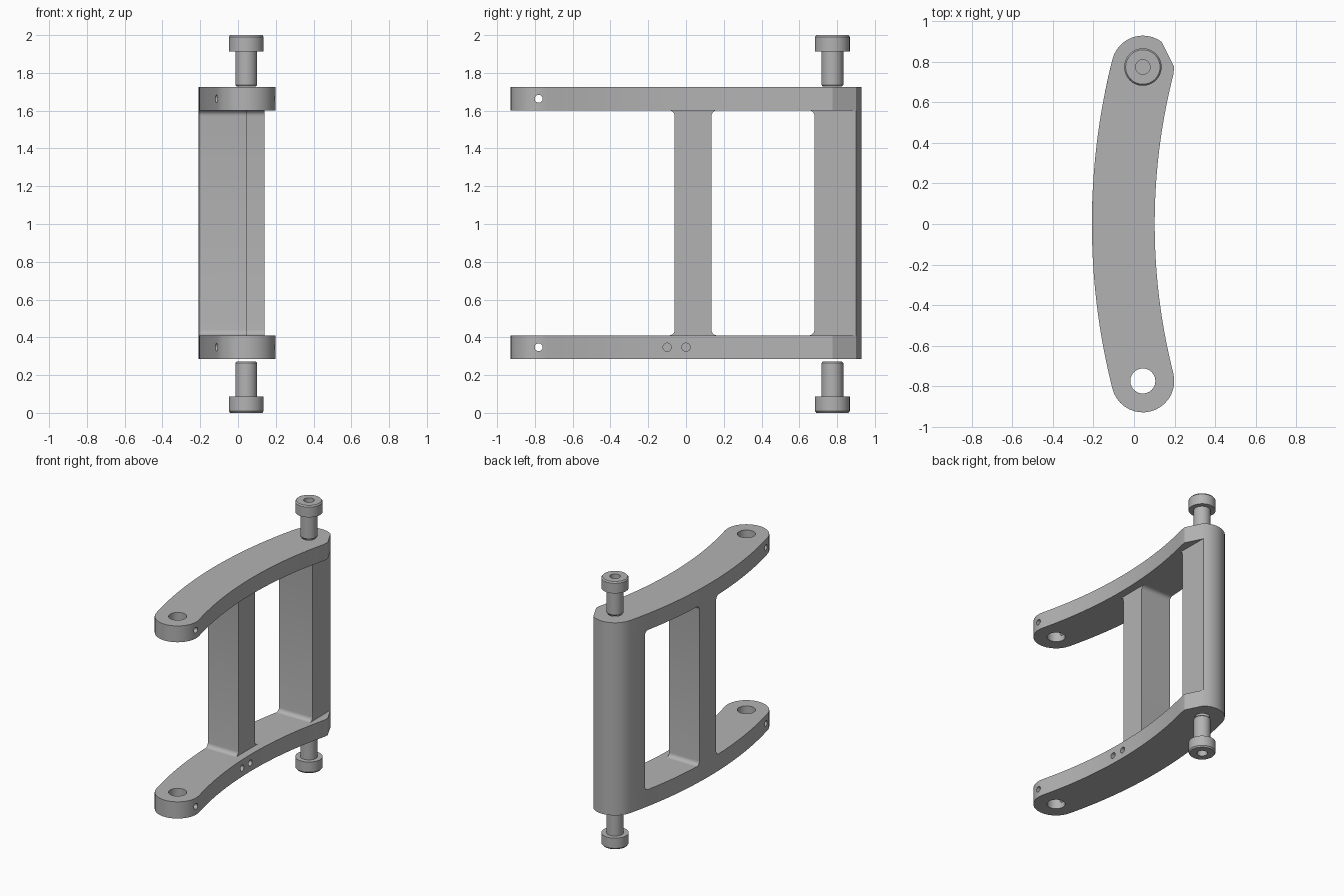
import bpy
import bmesh
from math import sin, cos, asin, pi
from mathutils import Matrix

cube = bpy.data.objects.get("Cube")
if cube:
    bpy.data.objects.remove(cube)

grey = bpy.data.materials.new("plain_grey")
grey.use_nodes = True
grey.diffuse_color = (0.45, 0.45, 0.45, 1)
grey.node_tree.nodes["Principled BSDF"].inputs["Base Color"].default_value = (0.45, 0.45, 0.45, 1)

# Shared dimensions: arms are concentric arcs with round ends
CX = 3.102
R_IN, R_MID, R_OUT = 3.0, 3.155, 3.31
CAP = 0.155
T = asin(0.775 / R_MID)
PIN_X, PIN_Y = CX - R_MID * cos(T), 0.775
LOW, HIGH = (0.285, 0.41), (1.602, 1.724)
FLAT = 0.93


def arc(radius, t0, t1, n):
    ts = [t0 + (t1 - t0) * i / n for i in range(n + 1)]
    return [(CX - radius * cos(t), radius * sin(t)) for t in ts]


def cap(side, a0, a1, n):
    angles = [a0 + (a1 - a0) * i / n for i in range(n + 1)]
    return [(PIN_X + CAP * cos(a), side * PIN_Y + CAP * sin(a)) for a in angles]


def finish(name, bm):
    bmesh.ops.recalc_face_normals(bm, faces=bm.faces)
    mesh = bpy.data.meshes.new(name)
    bm.to_mesh(mesh)
    bm.free()
    obj = bpy.data.objects.new(name, mesh)
    bpy.context.collection.objects.link(obj)
    mesh.materials.append(grey)
    return obj


def smooth(obj):
    bpy.ops.object.select_all(action='DESELECT')
    obj.select_set(True)
    bpy.context.view_layer.objects.active = obj
    bpy.ops.object.shade_smooth_by_angle(angle=pi / 7)


def loft(name, sections):
    """Join (outline, z) sections of equal point count into a closed solid."""
    bm = bmesh.new()
    rings = [[bm.verts.new((x, y, z)) for x, y in pts] for pts, z in sections]
    n = len(rings[0])
    for a, b in zip(rings, rings[1:]):
        for i in range(n):
            j = (i + 1) % n
            bm.faces.new((a[i], a[j], b[j], b[i]))
    bm.faces.new(rings[0])
    bm.faces.new(rings[-1])
    return finish(name, bm)


def drill(obj, radius, length, centre, axis='Z'):
    bm = bmesh.new()
    turn = Matrix.Rotation(pi / 2, 4, 'Y') if axis == 'X' else Matrix()
    bmesh.ops.create_cone(bm, cap_ends=True, segments=24, radius1=radius, radius2=radius,
                          depth=length, matrix=Matrix.Translation(centre) @ turn)
    cutter = finish("hole_cutter", bm)
    cutter.hide_render = True
    mod = obj.modifiers.new("hole", 'BOOLEAN')
    mod.operation, mod.solver, mod.object = 'DIFFERENCE', 'EXACT', cutter
    bpy.context.view_layer.objects.active = obj
    bpy.ops.object.modifier_apply(modifier=mod.name)
    bpy.data.objects.remove(cutter)


# Curved arms, with one flattened corner at the back end
outline = arc(R_OUT, -T, T, 20)
outline += cap(1, pi - T, FLAT, 12)[1:] + cap(1, 0, -T, 1)
outline += arc(R_IN, T, -T, 20)[1:]
outline += cap(-1, T, T - pi, 18)[1:-1]
for name, (z0, z1) in (("lower_arm", LOW), ("upper_arm", HIGH)):
    arm = loft(name, [(outline, z0), (outline, z1)])
    mid = (z0 + z1) / 2
    drill(arm, 0.062, 0.3, (PIN_X, -PIN_Y, mid))
    drill(arm, 0.05, 0.3, (PIN_X, PIN_Y, mid))
    drill(arm, 0.021, 0.8, (0, -0.78, mid), 'X')
    if name == "lower_arm":
        for y in (-0.1, 0):
            drill(arm, 0.022, 0.5, (0.1, y, mid), 'X')
    smooth(arm)


# Uprights between the arms, flared by small fillets where they meet them
def crossbar_outline(flare):
    y0, y1 = -0.06 - flare, 0.135 + flare
    return arc(R_OUT, asin(y0 / R_OUT), asin(y1 / R_OUT), 6) + [(0.045, y1), (0.045, y0)]


def post_outline(flare):
    y0 = 0.68 - flare
    side = arc(R_OUT, asin(y0 / R_OUT), T, 4)
    return side + cap(1, pi - T, FLAT, 12)[1:] + [(0.14, y0)]


FILLET, STEPS = 0.03, 5
flares = []
for i in range(STEPS + 1):
    a = pi / 2 * i / STEPS
    flares.append((FILLET * (1 - sin(a)), FILLET * (1 - cos(a))))
levels = [(f, LOW[1] + h) for f, h in flares]
levels += [(f, HIGH[0] - h) for f, h in reversed(flares)]
for name, shape in (("crossbar", crossbar_outline), ("back_post", post_outline)):
    smooth(loft(name, [(shape(f), z) for f, z in levels]))

# Socket-head screws, standing off both ends of the back post
SCREW = [(0, 1.95), (0.036, 1.95), (0.036, 2.0), (0.085, 2.0), (0.0925, 1.99),
         (0.0925, 1.914), (0.058, 1.914), (0.058, 1.737), (0.05, 1.727), (0, 1.727)]
for name, flip in (("upper_screw", False), ("lower_screw", True)):
    bm = bmesh.new()
    verts = [bm.verts.new((r, 0, 2 - z if flip else z)) for r, z in SCREW]
    edges = [bm.edges.new(pair) for pair in zip(verts, verts[1:])]
    bmesh.ops.spin(bm, geom=verts + edges, cent=(0, 0, 0), axis=(0, 0, 1),
                   angle=2 * pi, steps=32)
    bmesh.ops.remove_doubles(bm, verts=bm.verts, dist=0.0005)
    bmesh.ops.translate(bm, verts=bm.verts, vec=(PIN_X, PIN_Y, 0))
    smooth(finish(name, bm))
